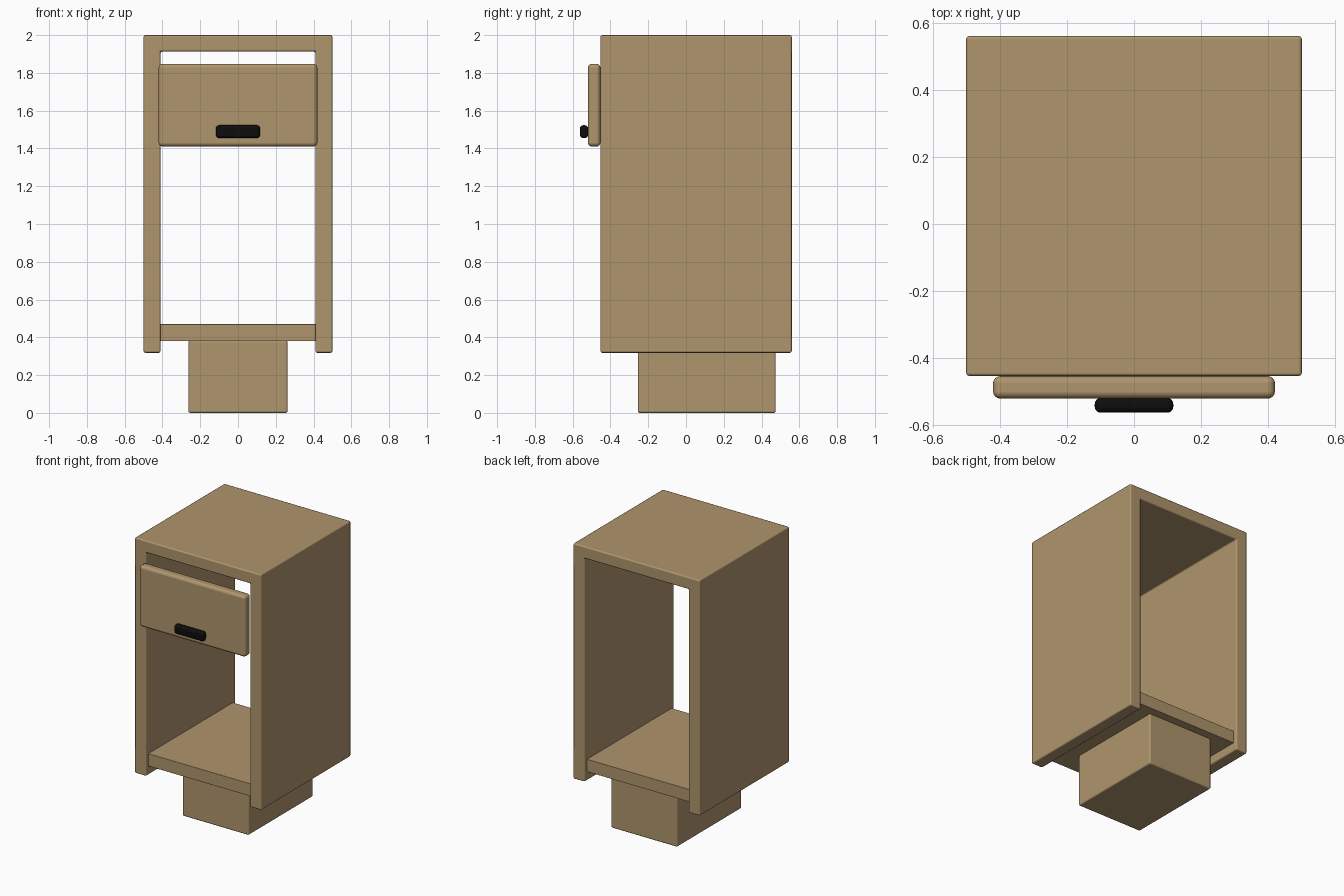
import bpy
import bmesh

cube = bpy.data.objects.get("Cube")
if cube:
    bpy.data.objects.remove(cube, do_unlink=True)


def make_material(name, color, roughness):
    mat = bpy.data.materials.new(name)
    mat.use_nodes = True
    mat.diffuse_color = color
    bsdf = next(n for n in mat.node_tree.nodes if n.type == 'BSDF_PRINCIPLED')
    bsdf.inputs["Base Color"].default_value = color
    bsdf.inputs["Roughness"].default_value = roughness
    return mat


wood = make_material("light_wood", (0.43, 0.30, 0.152, 1), 0.6)
black = make_material("black_handle", (0.004, 0.004, 0.004, 1), 0.4)


def extrude_profile(name, profile, y0, y1, mat, bevel, segments):
    """Extrude an x-z outline from y0 to y1 and round its edges."""
    bm = bmesh.new()
    face = bm.faces.new([bm.verts.new((x, y0, z)) for x, z in profile])
    result = bmesh.ops.extrude_face_region(bm, geom=[face])
    moved = [v for v in result["geom"] if isinstance(v, bmesh.types.BMVert)]
    bmesh.ops.translate(bm, verts=moved, vec=(0, y1 - y0, 0))
    bmesh.ops.recalc_face_normals(bm, faces=bm.faces)
    mesh = bpy.data.meshes.new(name)
    bm.to_mesh(mesh)
    bm.free()
    mesh.materials.append(mat)
    obj = bpy.data.objects.new(name, mesh)
    bpy.context.collection.objects.link(obj)

    mod = obj.modifiers.new("rounded_edges", 'BEVEL')
    mod.width = bevel
    mod.segments = segments
    mod.harden_normals = True
    bpy.ops.object.select_all(action='DESELECT')
    obj.select_set(True)
    bpy.context.view_layer.objects.active = obj
    bpy.ops.object.shade_smooth_by_angle()
    return obj


def box(name, half_width, y0, y1, z0, z1, mat, bevel, segments=3):
    w = half_width
    outline = [(-w, z0), (w, z0), (w, z1), (-w, z1)]
    return extrude_profile(name, outline, y0, y1, mat, bevel, segments)


# Cabinet shell: two sides and a top, open at front, back and bottom
half = [(0.5, 2.0), (0.5, 0.318), (0.41, 0.318), (0.41, 1.913)]
shell = half + [(-x, z) for x, z in reversed(half)]
extrude_profile("cabinet_shell", shell, -0.453, 0.56, wood, 0.01, 2)

# Shelf between the sides, slightly recessed
box("bottom_shelf", 0.413, -0.425, 0.53, 0.38, 0.47, wood, 0.002, 1)

# Pedestal under the shelf
box("pedestal_base", 0.262, -0.255, 0.475, 0.0, 0.382, wood, 0.01)

# Drawer front and its pull
box("drawer_front", 0.42, -0.52, -0.453, 1.41, 1.848, wood, 0.022, 4)
box("drawer_handle", 0.117, -0.562, -0.518, 1.455, 1.523, black, 0.018, 4)
